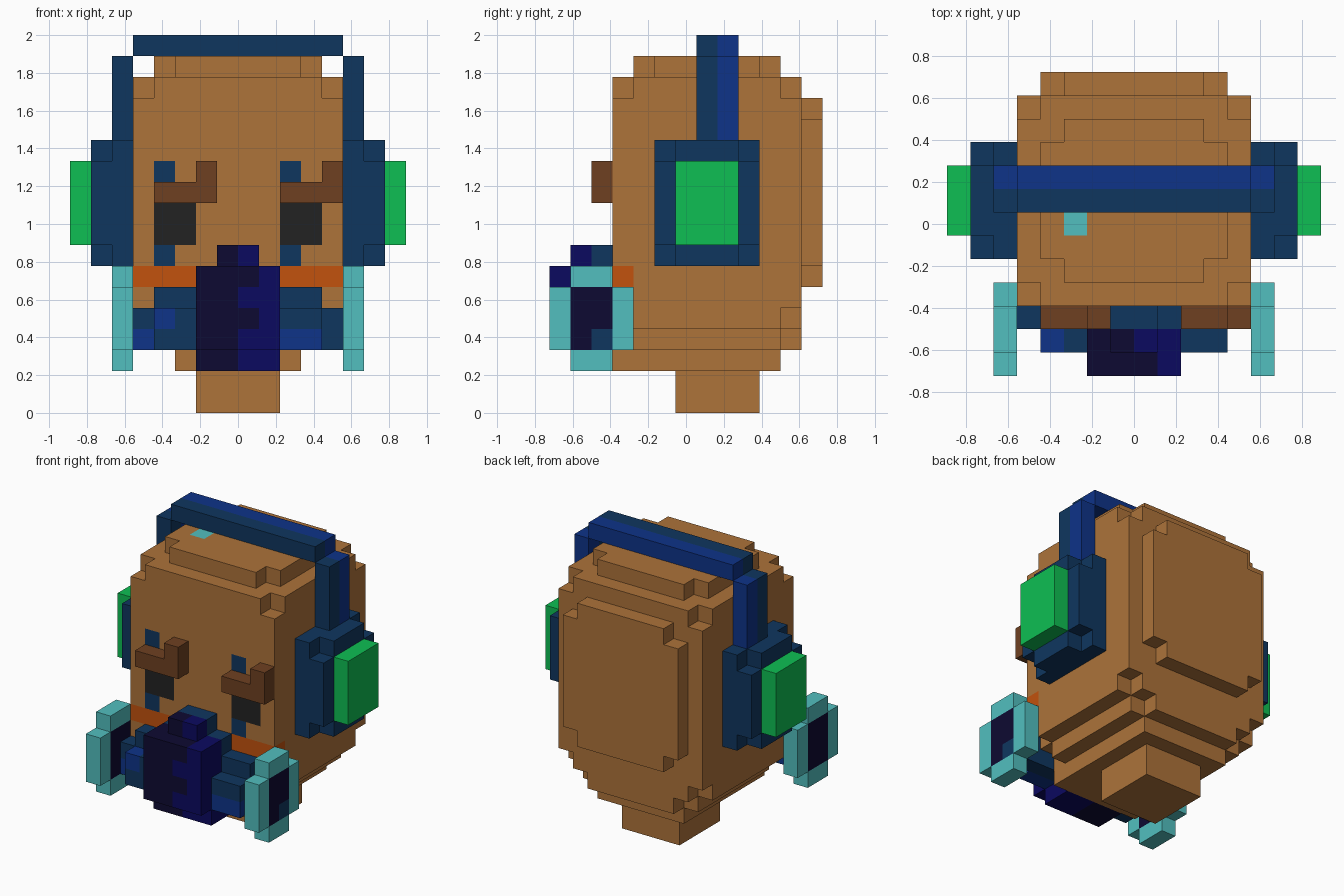
import bpy
import bmesh
from math import radians

cube = bpy.data.objects.get("Cube")
if cube:
    bpy.data.objects.remove(cube)

U = 2 / 18      # edge of one block
MID_Y = 6.5     # blocks are counted from the front, y = 0..13


def linear(c):
    c /= 255
    return c / 12.92 if c <= 0.04045 else ((c + 0.055) / 1.055) ** 2.4


def material(name, r, g, b):
    mat = bpy.data.materials.new(name)
    mat.use_nodes = True
    colour = (linear(r), linear(g), linear(b), 1)
    mat.diffuse_color = colour
    bsdf = mat.node_tree.nodes["Principled BSDF"]
    bsdf.inputs["Base Color"].default_value = colour
    bsdf.inputs["Roughness"].default_value = 0.9
    return mat


skin = material("tan", 173, 115, 58)
navy = material("navy", 15, 54, 95)
blue = material("blue", 14, 51, 137)
green = material("green", 14, 191, 83)
cyan = material("cyan", 82, 191, 191)
black = material("black", 34, 34, 34)
brown = material("brown", 110, 64, 33)
orange = material("orange", 194, 82, 13)
dark = material("midnight", 13, 10, 50)
indigo = material("indigo", 11, 9, 96)

SIDES = [(0, s) for s in (-1, 1)]
DIRS = [(a, s) for a in range(3) for s in (0, 1)]


def part(name, boxes, mirror=False):
    """Fill blocks box by box (later boxes repaint), then skin the outside."""
    cells = {}
    for mat, xs, ys, zs in boxes:
        for x in range(*xs):
            for y in range(*ys):
                for z in range(*zs):
                    cells[x, y, z] = mat
                    if mirror:
                        cells[-1 - x, y, z] = mat
    mats = list(dict.fromkeys(cells.values()))
    bm = bmesh.new()
    verts = {}
    for cell, mat in cells.items():
        for axis, side in DIRS:
            neighbour = list(cell)
            neighbour[axis] += 2 * side - 1
            if tuple(neighbour) in cells:
                continue
            corners = []
            for i, j in ((0, 0), (1, 0), (1, 1), (0, 1)):
                p = list(cell)
                p[axis] += side
                p[(axis + 1) % 3] += i
                p[(axis + 2) % 3] += j
                p = tuple(p)
                if p not in verts:
                    verts[p] = bm.verts.new((p[0] * U, (p[1] - MID_Y) * U, p[2] * U))
                corners.append(verts[p])
            face = bm.faces.new(corners if side else corners[::-1])
            face.material_index = mats.index(mat)
    # merge flat areas of one colour
    bmesh.ops.dissolve_limit(bm, angle_limit=radians(1), verts=bm.verts[:],
                             edges=bm.edges[:], delimit={'MATERIAL'})
    mesh = bpy.data.meshes.new(name)
    bm.to_mesh(mesh)
    bm.free()
    for mat in mats:
        mesh.materials.append(mat)
    obj = bpy.data.objects.new(name, mesh)
    bpy.context.collection.objects.link(obj)
    return obj


# head with stepped edges, painted eyes, cheek stripes and a top spot
part("head", [
    (skin, (-5, 5), (3, 12), (5, 15)),
    (skin, (-5, 5), (4, 11), (15, 16)),
    (skin, (-4, 4), (3, 12), (15, 16)),
    (skin, (-4, 4), (5, 10), (16, 17)),
    (skin, (-3, 3), (4, 11), (16, 17)),
    (skin, (-4, 4), (12, 13), (7, 14)),
    (skin, (-3, 3), (12, 13), (6, 15)),
    (skin, (-5, 5), (4, 11), (4, 5)),
    (skin, (-4, 4), (3, 12), (4, 5)),
    (skin, (-4, 4), (4, 11), (3, 4)),
    (skin, (-3, 3), (3, 12), (3, 4)),
    (skin, (-3, 3), (3, 11), (2, 3)),
    (orange, (-5, 5), (3, 4), (6, 7)),
    (black, (-4, -2), (3, 4), (8, 10)),
    (black, (2, 4), (3, 4), (8, 10)),
    (navy, (-4, -3), (3, 4), (7, 8)),
    (navy, (-4, -3), (3, 4), (11, 12)),
    (navy, (2, 3), (3, 4), (7, 8)),
    (navy, (2, 3), (3, 4), (11, 12)),
    (cyan, (-3, -2), (6, 7), (16, 17)),
])
part("neck", [(skin, (-2, 2), (6, 10), (0, 2))])

# eyebrows, both raised at the same end
for name, x in (("right_eyebrow", -4), ("left_eyebrow", 2)):
    part(name, [(brown, (x, x + 3), (2, 3), (10, 11)),
                (brown, (x + 2, x + 3), (2, 3), (11, 12))])

# headphones
part("headband", [
    (navy, (-5, 5), (7, 8), (17, 18)),
    (blue, (-5, 5), (8, 9), (17, 18)),
    (navy, (5, 6), (7, 8), (13, 17)),
    (blue, (5, 6), (8, 9), (13, 17)),
], mirror=True)
part("ear_cups", [
    (navy, (5, 6), (5, 10), (7, 13)),
    (navy, (6, 7), (6, 9), (7, 13)),
    (navy, (6, 7), (5, 10), (8, 12)),
], mirror=True)
part("ear_pads", [(green, (7, 8), (6, 9), (8, 12))], mirror=True)

# breathing mask: stepped side panels and a two-tone snout
part("mask", [
    (navy, (-5, 5), (2, 3), (3, 5)),
    (navy, (-4, 4), (2, 3), (3, 6)),
    (navy, (-4, 4), (1, 2), (3, 5)),
    (blue, (2, 4), (1, 2), (3, 4)),
    (blue, (-4, -3), (1, 2), (4, 5)),
    (blue, (-5, -4), (2, 3), (3, 4)),
    (navy, (-2, 2), (2, 3), (2, 7)),
    (navy, (-1, 1), (2, 3), (7, 8)),
    (dark, (-2, 0), (1, 3), (2, 3)),
    (indigo, (0, 2), (1, 3), (2, 3)),
    (dark, (-2, 0), (0, 2), (3, 7)),
    (indigo, (0, 2), (0, 2), (3, 7)),
    (dark, (-1, 0), (1, 2), (7, 8)),
    (indigo, (0, 1), (1, 2), (7, 8)),
    (dark, (0, 1), (0, 1), (4, 5)),
    (dark, (0, 1), (0, 1), (6, 7)),
])

# round filters at the mask ends
for name, x in (("right_filter", -6), ("left_filter", 5)):
    boxes = [
        (cyan, (x, x + 1), (0, 4), (3, 6)),
        (cyan, (x, x + 1), (1, 3), (2, 7)),
        (dark, (x, x + 1), (1, 3), (3, 6)),
    ]
    if x > 0:
        boxes.append((navy, (x, x + 1), (2, 3), (3, 4)))
    part(name, boxes)
